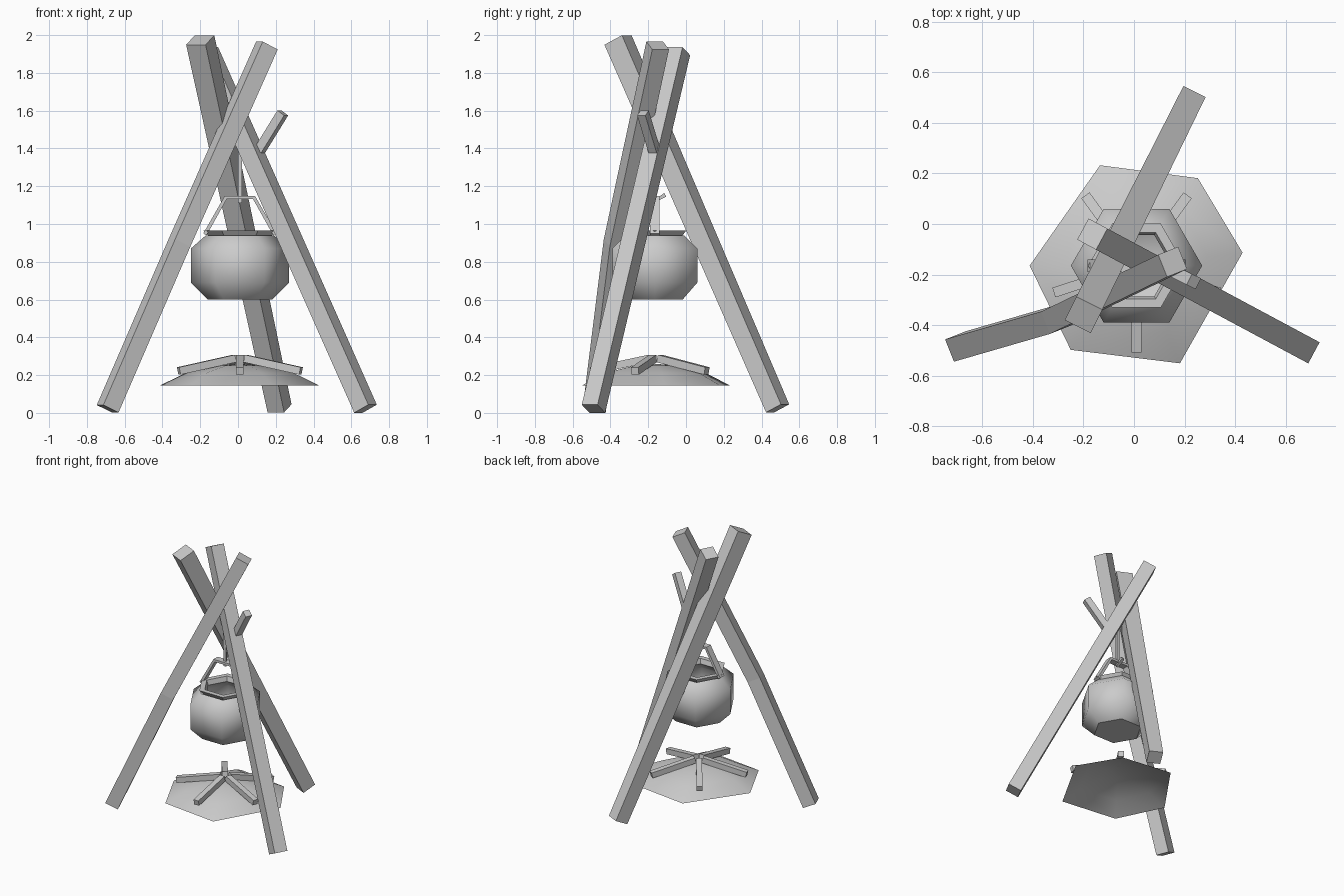
import bpy, math
from mathutils import Vector

cube = bpy.data.objects.get("Cube")
if cube:
    bpy.data.objects.remove(cube)

grey = bpy.data.materials.new("plain_grey")
grey.use_nodes = True
colour = (0.6, 0.6, 0.6, 1)
grey.diffuse_color = colour
grey.node_tree.nodes["Principled BSDF"].inputs["Base Color"].default_value = colour

MID_X, MID_Y = 0.01, -0.165  # shared axis of pot, hook and fire


def make(name, verts, faces, smooth=False):
    mesh = bpy.data.meshes.new(name)
    mesh.from_pydata(verts, [], faces)
    mesh.materials.append(grey)
    mesh.polygons.foreach_set("use_smooth", [smooth] * len(mesh.polygons))
    obj = bpy.data.objects.new(name, mesh)
    bpy.context.collection.objects.link(obj)
    return obj


def beam(name, path, start, end=None, side=None, depth=None):
    """Square bar along a path; start and end are widths, depth overrides thickness."""
    path = [Vector(p) for p in path]
    last = len(path) - 1
    end = end or start
    if side is None:
        side = (path[-1] - path[0]).cross(Vector((0, 0, 1)))
    side = Vector(side).normalized()
    verts, faces = [], []
    for i, p in enumerate(path):
        a = (p - path[max(i - 1, 0)]).normalized()
        b = (path[min(i + 1, last)] - p).normalized()
        up = (a + b).normalized().cross(side).normalized()
        w = start + (end - start) * i / last
        h = depth or w
        for u, v in ((1, 1), (-1, 1), (-1, -1), (1, -1)):
            verts.append(p + side * u * w / 2 + up * v * h / 2)
    for i in range(last):
        for k in range(4):
            j = (k + 1) % 4
            faces.append((4 * i + k, 4 * i + j, 4 * i + 4 + j, 4 * i + 4 + k))
    faces += [(3, 2, 1, 0), tuple(4 * last + k for k in range(4))]
    return make(name, verts, faces)


def lathe(name, profile, angles, smooth=True, cap=False):
    """Turn (radius, height) pairs around the shared axis, one corner per angle."""
    n = len(angles)
    verts = [(MID_X + r * math.cos(math.radians(a)), MID_Y + r * math.sin(math.radians(a)), z)
             for r, z in profile for a in angles]
    faces = [(i * n + k, i * n + (k + 1) % n, (i + 1) * n + (k + 1) % n, (i + 1) * n + k)
             for i in range(len(profile) - 1) for k in range(n)]
    if cap:
        faces.append(tuple((len(profile) - 1) * n + k for k in range(n)))
    return make(name, verts, faces, smooth)


# Tripod poles
beam("right_pole_bent", [(-0.69, -0.485, 0.022), (-0.31, -0.375, 0.9), (0.153, -0.15, 1.945)], 0.095)
beam("left_pole", [(0.675, -0.49, 0.022), (-0.165, -0.04, 1.915)], 0.095)
beam("back_pole", [(0.22, 0.485, 0.024), (-0.2, -0.36, 1.974)], 0.098, 0.115)
beam("branch_stub", [(0.115, -0.168, 1.39), (0.237, -0.228, 1.588)], 0.048)

# Hook and pot handle
beam("pot_hook", [(MID_X, MID_Y, 1.5), (MID_X, MID_Y, 1.12), (MID_X, MID_Y + 0.055, 1.155)],
     0.022, side=(1, 0, 0))
beam("pot_handle", [(MID_X + x, MID_Y, z) for x, z in
                    ((-0.185, 0.945), (-0.075, 1.14), (0.075, 1.14), (0.185, 0.945))],
     0.05, side=(0, 1, 0), depth=0.02)

# Cooking pot
hexagon = range(0, 360, 60)
lathe("pot_body", [(0.17, 0.6), (0.26, 0.69), (0.26, 0.87), (0.18, 0.94)], hexagon)
lathe("pot_base", [(0.17, 0.6), (0.1, 0.6)], hexagon, False, cap=True)
lathe("pot_rim", [(0.14, 0.93), (0.16, 0.93), (0.192, 0.965), (0.152, 0.965), (0.14, 0.93)],
      hexagon, False)
lathe("pot_inside", [(0.14, 0.93), (0.23, 0.86), (0.23, 0.7), (0.15, 0.615)], hexagon, cap=True)

# Ash mound with an uneven outline
lathe("ash_mound", [(0.423, 0.145), (0.285, 0.212), (0.12, 0.25), (0.03, 0.258)],
      (7, 55, 110, 180, 232, 294), cap=True)

# Firewood leaning on the mound
for i in range(5):
    a = math.radians(72 * i - 90)
    beam(f"fire_log_{i + 1}", [(MID_X + r * math.cos(a), MID_Y + r * math.sin(a), z)
                               for r, z in ((0.03, 0.288), (0.34, 0.222))], 0.04)
